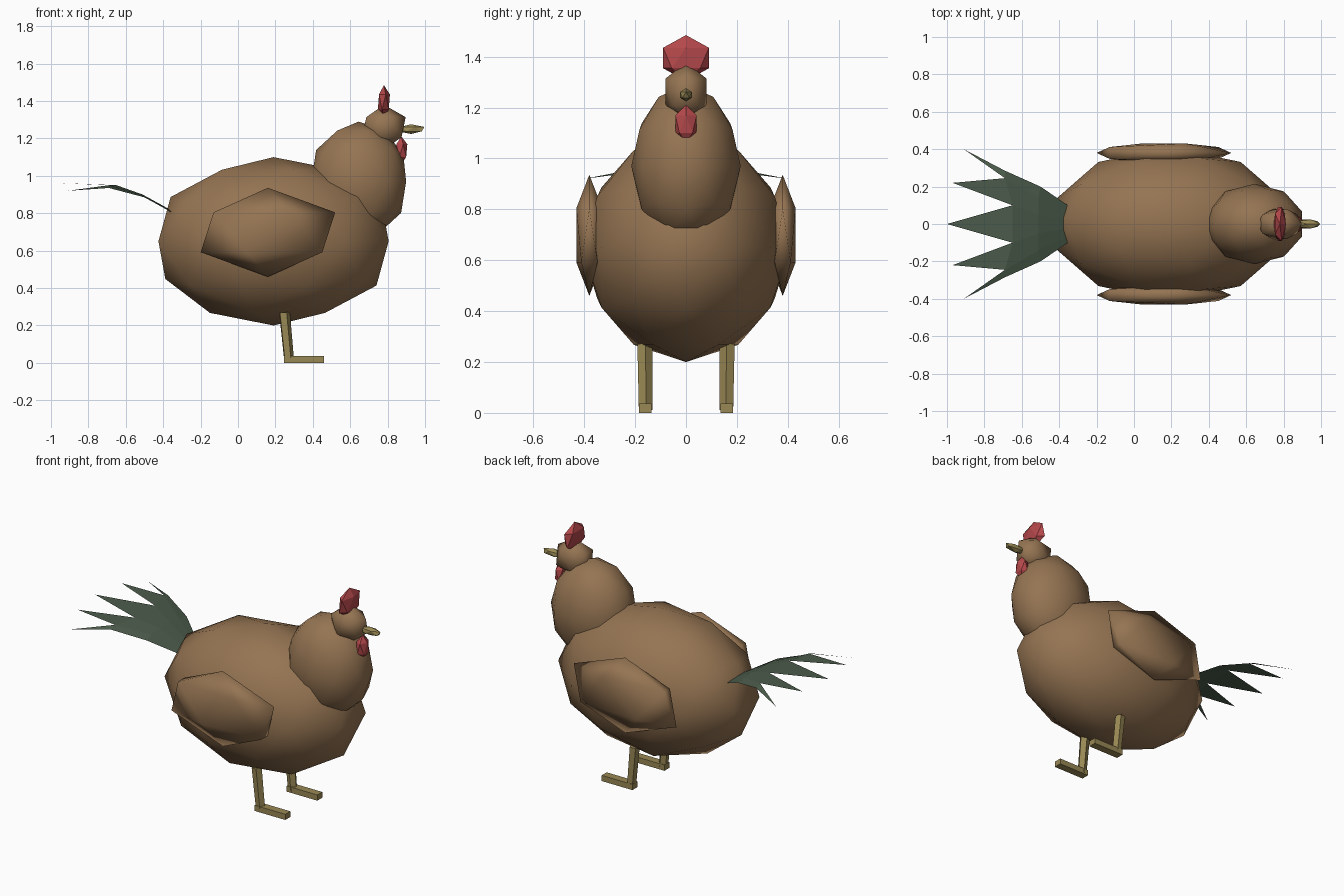
import bpy
import bmesh
from mathutils import Vector, Matrix

cube = bpy.data.objects.get("Cube")
if cube:
    bpy.data.objects.remove(cube, do_unlink=True)


def make_material(name, rgb):
    mat = bpy.data.materials.new(name)
    mat.use_nodes = True
    color = (*rgb, 1.0)
    mat.diffuse_color = color
    bsdf = mat.node_tree.nodes["Principled BSDF"]
    bsdf.inputs["Base Color"].default_value = color
    bsdf.inputs["Roughness"].default_value = 0.9
    return mat


BROWN = make_material("brown feathers", (0.30, 0.175, 0.085))
RED = make_material("red skin", (0.46, 0.065, 0.07))
YELLOW = make_material("dull yellow horn", (0.32, 0.25, 0.09))
GREEN = make_material("dark green feathers", (0.07, 0.105, 0.07))


def finish(name, bm, mat, smooth=False):
    mesh = bpy.data.meshes.new(name)
    bm.to_mesh(mesh)
    bm.free()
    mesh.materials.append(mat)
    for face in mesh.polygons:
        face.use_smooth = smooth
    obj = bpy.data.objects.new(name, mesh)
    bpy.context.collection.objects.link(obj)
    return obj


def blob(name, center, radii, mat, detail=1, smooth=True):
    """Icosphere stretched to the given radii."""
    bm = bmesh.new()
    shape = Matrix.Translation(center) @ Matrix.Diagonal((*radii, 1))
    bmesh.ops.create_icosphere(bm, subdivisions=detail, radius=1, matrix=shape)
    return finish(name, bm, mat, smooth)


# Body, neck and head
blob("body", (0.19, 0, 0.65), (0.647, 0.41, 0.45), BROWN, detail=2)
blob("neck", (0.645, 0, 0.97), (0.267, 0.215, 0.32), BROWN, detail=2)
blob("head", (0.78, 0, 1.26), (0.13, 0.095, 0.12), BROWN)

# Face details
blob("comb", (0.78, 0, 1.395), (0.036, 0.106, 0.09), RED, smooth=False)
blob("wattle", (0.873, 0, 1.135), (0.036, 0.049, 0.076), RED, smooth=False)
blob("beak", (0.925, 0, 1.25), (0.08, 0.027, 0.026), YELLOW, smooth=False)


# Wings and legs on both sides
def shank(name, bottom, top, mat):
    bottom, top = Vector(bottom), Vector(top)
    axis = top - bottom
    turn = axis.to_track_quat('Z', 'Y').to_matrix().to_4x4()
    bm = bmesh.new()
    bmesh.ops.create_cone(bm, cap_ends=True, segments=5,
                          radius1=0.028, radius2=0.031, depth=axis.length,
                          matrix=Matrix.Translation((bottom + top) / 2) @ turn)
    return finish(name, bm, mat)


def foot(name, center, size, mat):
    bm = bmesh.new()
    shape = Matrix.Translation(center) @ Matrix.Diagonal((*size, 1))
    bmesh.ops.create_cube(bm, size=1, matrix=shape)
    return finish(name, bm, mat)


# The bird faces +x, its -y side is the one toward the front axis
for side, label in ((-1, "near"), (1, "far")):
    blob(label + "_wing", (0.16, side * 0.38, 0.698), (0.402, 0.06, 0.238), BROWN)
    shank(label + "_leg", (0.272, side * 0.16, 0.01), (0.247, side * 0.163, 0.27), YELLOW)
    foot(label + "_foot", (0.353, side * 0.16, 0.018), (0.215, 0.05, 0.036), YELLOW)


# Tail: a fan of five pointed feathers, half given and mirrored across y
def mirrored(points):
    return points + [(x, -y, z) for x, y, z in reversed(points) if y > 0]


base = mirrored([(-0.31, 0.07, 0.78), (-0.31, 0.045, 0.785), (-0.31, 0.015, 0.79)])
middle = mirrored([(-0.50, 0.20, 0.885), (-0.51, 0.14, 0.895), (-0.51, 0.05, 0.90)])
notch = mirrored([(-0.69, 0.285, 0.935), (-0.69, 0.245, 0.95), (-0.65, 0.10, 0.95)])
tips = mirrored([(-0.91, 0.40, 0.92), (-0.97, 0.22, 0.962), (-1.0, 0.0, 0.965)])

bm = bmesh.new()
rows = [[bm.verts.new(p) for p in row] for row in (base, middle, notch)]
points = [bm.verts.new(p) for p in tips]
for i, tip in enumerate(points):
    for low, high in zip(rows, rows[1:]):
        bm.faces.new((low[i], high[i], high[i + 1], low[i + 1]))
    bm.faces.new((rows[2][i], tip, rows[2][i + 1]))
bmesh.ops.recalc_face_normals(bm, faces=bm.faces)
if sum(face.normal.z for face in bm.faces) < 0:
    bmesh.ops.reverse_faces(bm, faces=bm.faces)
finish("tail", bm, GREEN)
